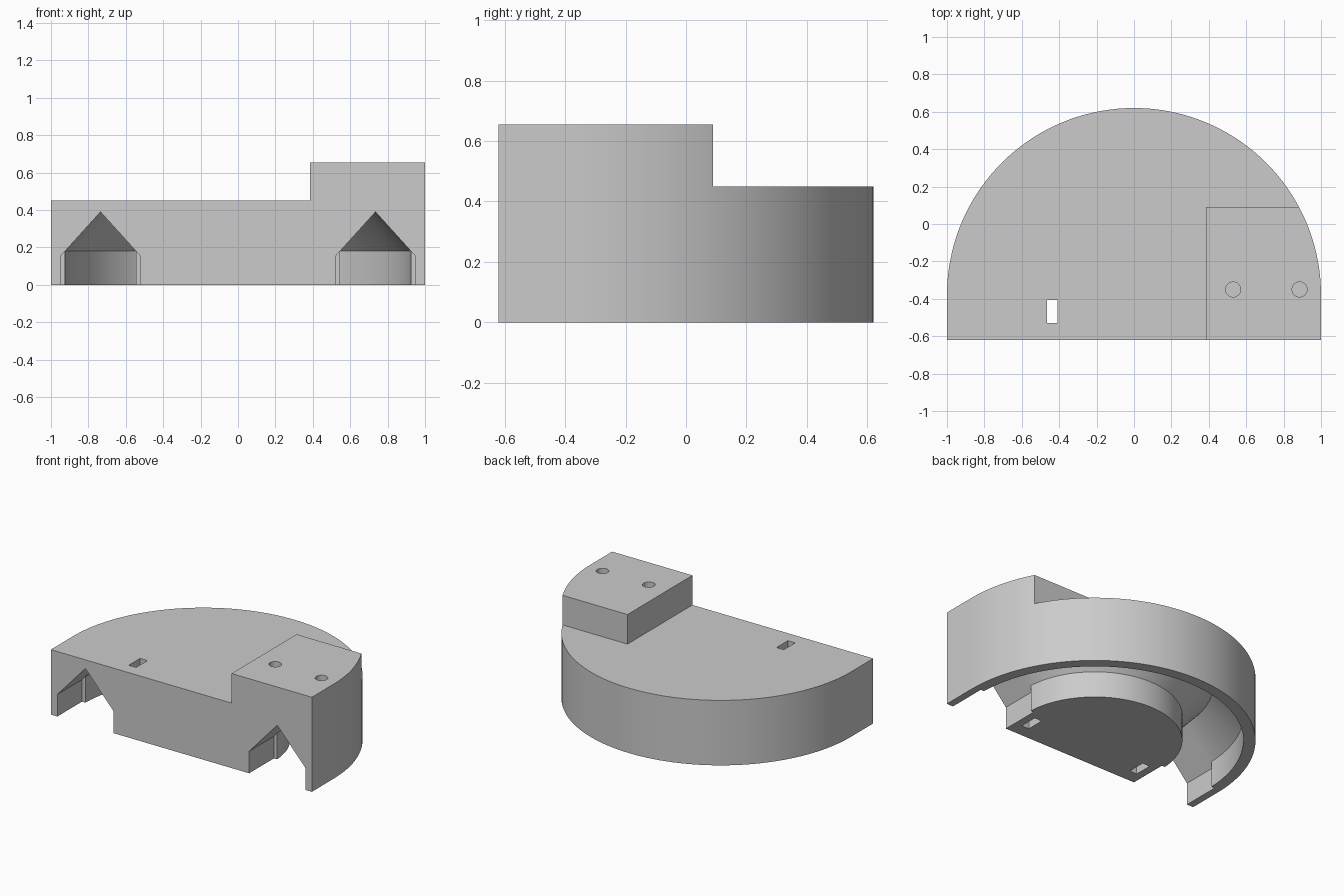
import bpy, bmesh, math

if "Cube" in bpy.data.objects:
    bpy.data.objects.remove(bpy.data.objects["Cube"], do_unlink=True)

ARC_Y, FRONT, BACK = -0.38, -0.62, 0.62
BASE_TOP, BLOCK_TOP = 0.45, 0.655
SEGMENTS = 72

grey = bpy.data.materials.new("plain_grey")
grey.use_nodes = True
COLOUR = (0.6, 0.6, 0.6, 1)
grey.diffuse_color = COLOUR
grey.node_tree.nodes["Principled BSDF"].inputs["Base Color"].default_value = COLOUR


def loft(name, sections):
    """Closed solid through matching loops of points."""
    bm = bmesh.new()
    loops = [[bm.verts.new(p) for p in s] for s in sections]
    n = len(loops[0])
    for a, b in zip(loops, loops[1:]):
        for i in range(n):
            j = (i + 1) % n
            bm.faces.new((a[i], a[j], b[j], b[i]))
    bm.faces.new(loops[0])
    bm.faces.new(loops[-1])
    bmesh.ops.recalc_face_normals(bm, faces=bm.faces)
    mesh = bpy.data.meshes.new(name)
    bm.to_mesh(mesh)
    bm.free()
    mesh.materials.append(grey)
    obj = bpy.data.objects.new(name, mesh)
    bpy.context.collection.objects.link(obj)
    return obj


def upright(name, outline, z0, z1):
    return loft(name, [[(x, y, z) for x, y in outline] for z in (z0, z1)])


def house(half_width):
    """Pitched channel section; both widths share one roof slope."""
    mid, apex, slope = 0.735, 0.39, 1.105
    eave = apex - half_width * slope
    return [(mid - half_width, -0.1), (mid + half_width, -0.1),
            (mid + half_width, eave), (mid, apex), (mid - half_width, eave)]


def box(cx, cy, hx, hy):
    return [(cx - hx, cy - hy), (cx + hx, cy - hy), (cx + hx, cy + hy), (cx - hx, cy + hy)]


def circle(cx, cy, r, n=32):
    return [(cx + r * math.cos(2 * math.pi * i / n), cy + r * math.sin(2 * math.pi * i / n))
            for i in range(n)]


# Arched body, tall enough to include the raised block
angles = [math.pi * i / SEGMENTS for i in range(SEGMENTS + 1)]
outline = [(math.cos(a), ARC_Y + math.sin(a)) for a in angles]
outline += [(-1, FRONT), (1, FRONT)]
body = upright("arched_body", outline, 0, BLOCK_TOP)

# Space around the raised block
step = [(-1.2, -0.8), (0.385, -0.8), (0.385, 0.09), (1.2, 0.09), (1.2, 0.9), (-1.2, 0.9)]
cutters = [upright("block_step", step, BASE_TOP, 0.9)]

# Curved channel with a pitched roof underneath
cutters.append(loft("curved_channel", [
    [(r * math.cos(a), ARC_Y + r * math.sin(a), z) for r, z in house(0.19)] for a in angles]))

# Wider straight mouths of the channel and the slots beside them
for side, label, top in ((1, "left", BASE_TOP), (-1, "right", 0.8)):
    cutters.append(loft(label + "_mouth", [
        [(side * x, y, z) for x, z in house(0.215)] for y in (-0.8, -0.35)]))
    cutters.append(upright(label + "_slot", box(side * 0.438, -0.467, 0.028, 0.062), -0.1, top))

# Pin holes in the raised block
for x in (0.53, 0.885):
    cutters.append(upright("pin_hole", circle(x, -0.35, 0.04), BASE_TOP, 0.9))

bpy.ops.object.select_all(action="DESELECT")
bpy.context.view_layer.objects.active = body
body.select_set(True)
for cutter in cutters:
    mod = body.modifiers.new(cutter.name, "BOOLEAN")
    mod.operation = "DIFFERENCE"
    mod.solver = "EXACT"
    mod.object = cutter
    bpy.ops.object.modifier_apply(modifier=mod.name)
    bpy.data.objects.remove(cutter, do_unlink=True)

bpy.ops.object.shade_smooth_by_angle(angle=math.radians(25))
